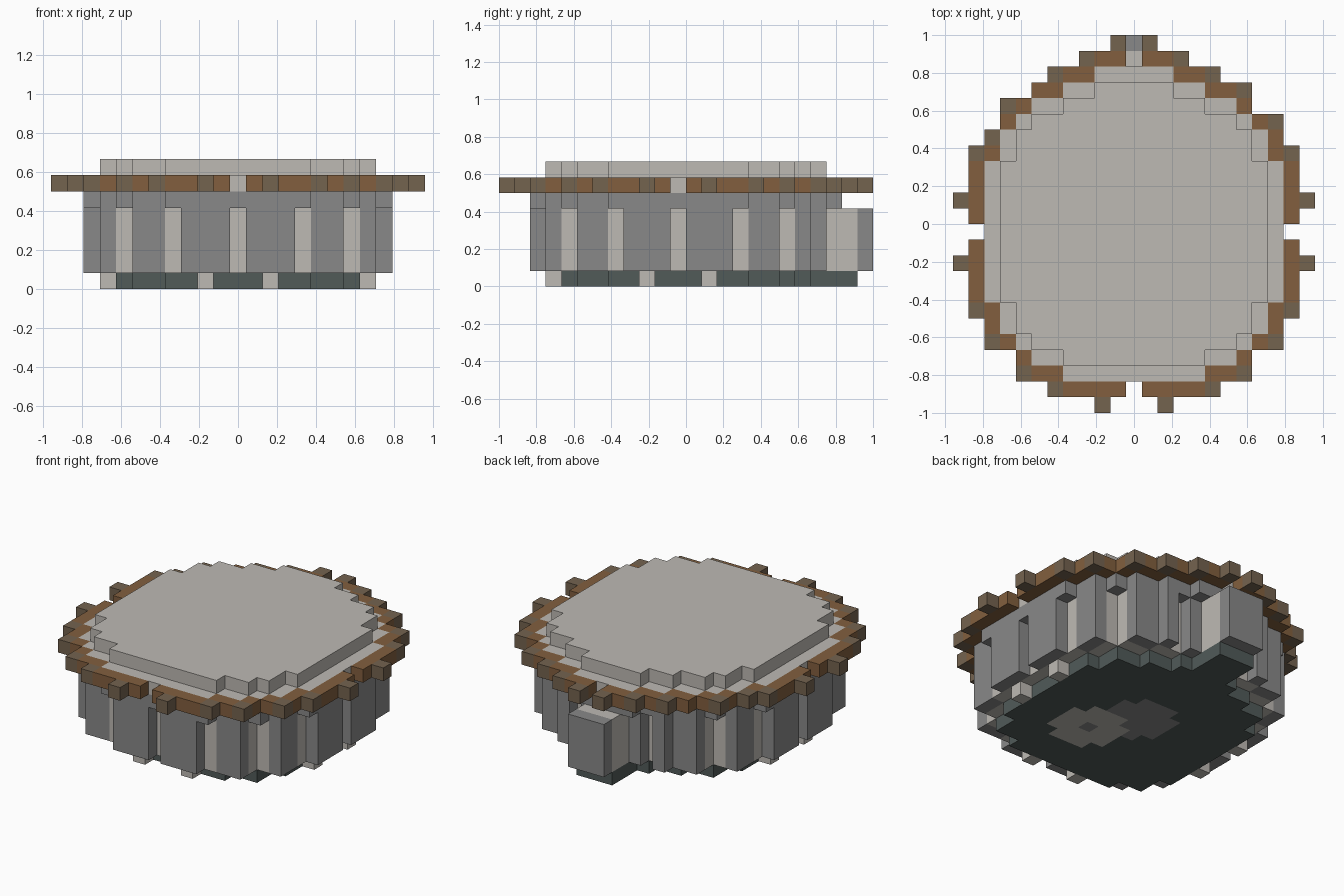
import bpy
import bmesh

if "Cube" in bpy.data.objects:
    bpy.data.objects.remove(bpy.data.objects["Cube"], do_unlink=True)

U = 1 / 12  # edge of one block


def material(name, rgb):
    linear = [((c / 255 + 0.055) / 1.055) ** 2.4 for c in rgb] + [1]
    mat = bpy.data.materials.new(name)
    mat.use_nodes = True
    mat.diffuse_color = linear
    mat.node_tree.nodes["Principled BSDF"].inputs["Base Color"].default_value = linear
    return mat


pale = material("pale stone", (190, 186, 180))
grey = material("grey stone", (137, 137, 137))
brown = material("brown wood", (130, 95, 62))
bark = material("dark wood", (116, 99, 79))
slate = material("dark slate", (81, 91, 89))

SIDES = ((1, 0), (0, 1), (-1, 0), (0, -1))


def block(i0, i1, j0, j1):
    return {(i, j) for i in range(i0, i1 + 1) for j in range(j0, j1 + 1)}


def mirrored(*cells):
    return {(s * i, j) for i, j in cells for s in (1, -1)}


def grow(cells):
    return cells | {(i + a, j + b) for i, j in cells for a, b in SIDES}


def shrink(cells):
    return {(i, j) for i, j in cells if all((i + a, j + b) in cells for a, b in SIDES)}


def build(name, cells, low, high, mat):
    """Extrude a plan of square blocks between two layers, outer skin only."""
    bm = bmesh.new()

    def face(points):
        bm.faces.new([bm.verts.new(p) for p in points])

    z0, z1 = low * U, high * U
    for i, j in sorted(cells):
        x, y = i * U, (j + 0.5) * U
        h = U / 2
        ring = [(x + h, y - h), (x + h, y + h), (x - h, y + h), (x - h, y - h)]
        face([(*p, z1) for p in ring])
        face([(*p, z0) for p in reversed(ring)])
        for k, (a, b) in enumerate(SIDES):
            if (i + a, j + b) not in cells:
                p, q = ring[k], ring[(k + 1) % 4]
                face([(*p, z0), (*q, z0), (*q, z1), (*p, z1)])
    bmesh.ops.remove_doubles(bm, verts=bm.verts, dist=U / 100)
    mesh = bpy.data.meshes.new(name)
    bm.to_mesh(mesh)
    bm.free()
    mesh.materials.append(mat)
    obj = bpy.data.objects.new(name, mesh)
    bpy.context.collection.objects.link(obj)
    return obj


# Rounded floor plan as bands: half width, first row, last row
plan = set()
for half, first, last in ((4, -10, -10), (6, -9, -9), (7, -8, -8), (8, -7, -6),
                          (9, -5, 3), (8, 4, 5), (7, 6, 6), (6, 7, 7),
                          (4, 8, 8), (2, 9, 9)):
    plan |= block(-half, half, first, last)
inner = shrink(plan)
core = shrink(inner)

# Base with round inlays, porch footing and pale feet
disc = block(-2, 2, -2, 2) - mirrored((2, 2), (2, -2))
pale_disc = {(i + 2, j - 3) for i, j in disc}
hub = {(2, -3)}
build("base", (core | block(-1, 1, 8, 10)) - disc - pale_disc, 0, 1, slate)
build("base_grey_inlay", (disc - pale_disc) | hub, 0, 1, grey)
build("base_pale_inlay", pale_disc - hub, 0, 1, pale)
build("base_feet", mirrored((2, -9), (8, 1), (8, -3)), 0, 1, pale)

# Outer wall with recessed niches around a pale inner wall
niches = mirrored((0, -10), (4, -10), (7, -8), (9, -5), (9, -1), (9, 3),
                  (7, 6), (3, 8)) | block(-2, 2, 9, 9)
build("inner_wall", inner - mirrored((2, 8), (3, 8)), 1, 5, pale)
build("outer_wall", (plan - inner - niches) | mirrored((2, 8)), 1, 5, grey)
build("wall_band", plan, 5, 6, grey)

# Porch at the back
build("porch_body", block(-1, 1, 9, 10), 1, 5, pale)
build("porch_front", block(-1, 1, 11, 11), 1, 5, grey)

# Roof slab, wooden rim with gaps, and rim studs
studs = mirrored((1, 11), (3, 10), (5, 9), (10, 4), (11, 1), (11, -3), (10, -6),
                 (9, -8), (7, -10), (5, -11), (2, -12))
studs |= {(7, 8), (9, 6), (-8, 7), (-9, 5)}
gaps = mirrored((10, -1), (0, -11), (0, 10))
build("roof_slab", plan, 6, 7, pale)
build("rim", grow(plan) - plan - gaps - studs, 6, 7, brown)
build("rim_studs", studs, 6, 7, bark)

# Roof cap
build("roof_cap", inner, 7, 8, pale)
